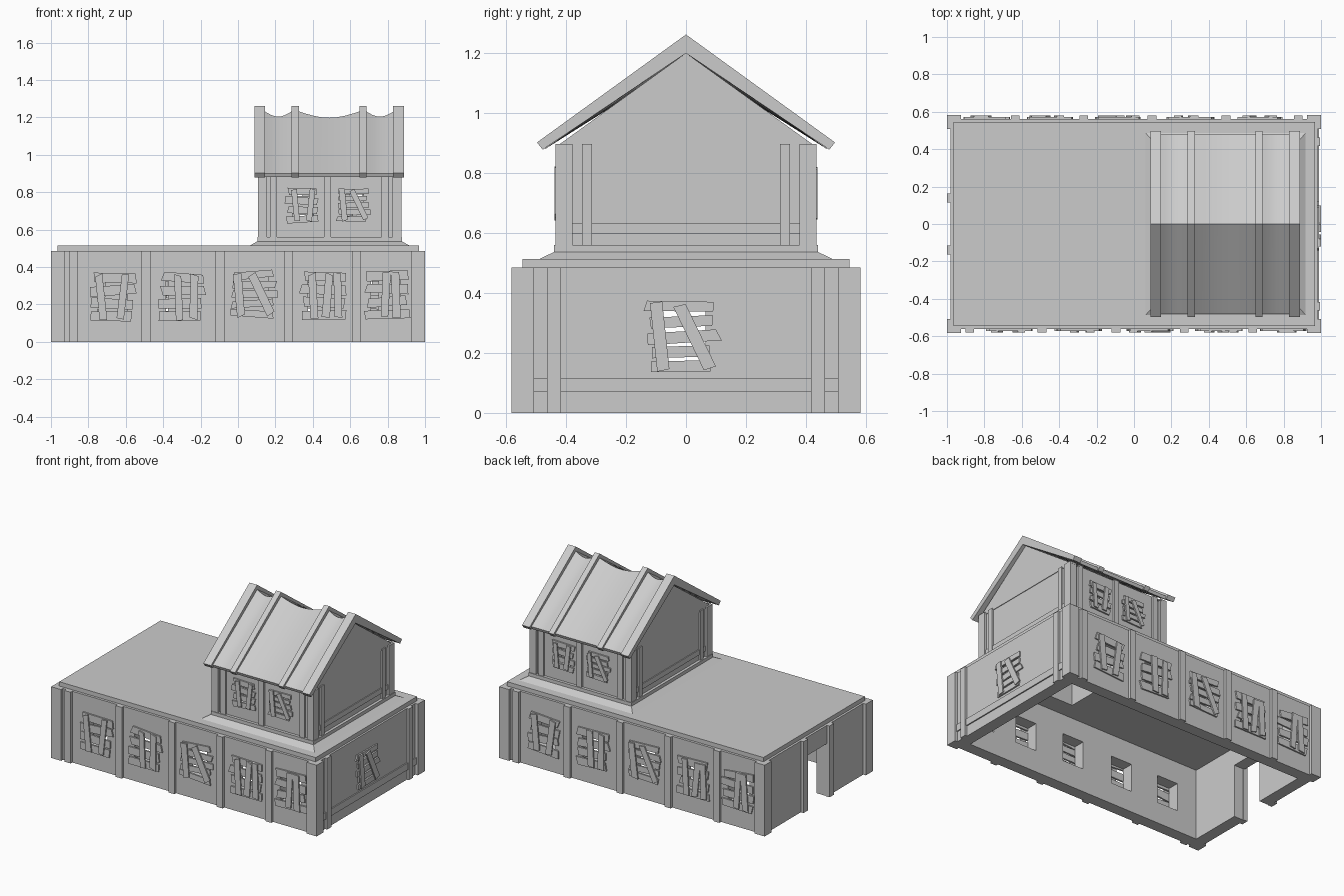
import bpy, bmesh, math, random
from mathutils import Matrix, Vector

if "Cube" in bpy.data.objects:
    bpy.data.objects.remove(bpy.data.objects["Cube"])

random.seed(4)
FRONT = Matrix.Identity(4)
BACK = Matrix.Rotation(math.pi, 4, 'Z')
RIGHT = Matrix.Rotation(math.pi / 2, 4, 'Z')
LEFT = Matrix.Rotation(-math.pi / 2, 4, 'Z')
TOWER = Matrix.Translation((0.49, 0, 0))


def finish(name, bm):
    bmesh.ops.recalc_face_normals(bm, faces=bm.faces)
    me = bpy.data.meshes.new(name)
    bm.to_mesh(me)
    bm.free()
    ob = bpy.data.objects.new(name, me)
    bpy.context.collection.objects.link(ob)
    return ob


def add_prism(bm, poly, d0, d1, m=FRONT):
    """Extrude a (u, z) outline outwards from a wall side, from d0 to d1."""
    a = [bm.verts.new(m @ Vector((u, -d0, z))) for u, z in poly]
    b = [bm.verts.new(m @ Vector((u, -d1, z))) for u, z in poly]
    bm.faces.new(a)
    bm.faces.new(b[::-1])
    for i in range(len(a)):
        j = (i + 1) % len(a)
        bm.faces.new((a[i], b[i], b[j], a[j]))


def rect(u0, u1, z0, z1):
    return [(u0, z0), (u1, z0), (u1, z1), (u0, z1)]


def prism(name, poly, d0, d1, m=FRONT):
    bm = bmesh.new()
    add_prism(bm, poly, d0, d1, m)
    return finish(name, bm)


def box(name, x0, x1, y0, y1, z0, z1):
    return prism(name, rect(x0, x1, z0, z1), -y0, -y1)


def cut(ob, cutter):
    mod = ob.modifiers.new("cut", 'BOOLEAN')
    mod.operation = 'DIFFERENCE'
    mod.solver = 'EXACT'
    mod.object = cutter
    cutter.hide_render = True
    bpy.context.view_layer.objects.active = ob
    bpy.ops.object.modifier_apply(modifier=mod.name)
    bpy.data.objects.remove(cutter)


def hole(ob, u, z, w, h, d, m):
    cut(ob, prism("hole", rect(u - w / 2, u + w / 2, z - h / 2, z + h / 2), d - 0.15, d + 0.05, m))


# crossing planks per window: count of horizontals, then (offset, lean) of uprights
STYLES = [
    (4, [(-0.25, 0.10), (0.22, -0.12)]),
    (4, [(-0.05, 0.05), (0.28, -0.03)]),
    (5, [(-0.30, 0.10), (0.18, 0.45)]),
    (4, [(-0.22, 0.06), (0.10, -0.08), (0.32, 0.02)]),
    (4, [(0.0, -0.06), (0.22, 0.05)]),
]


def plank(bm, u, z, length, width, ang, d0, d1, m):
    pts = []
    for sx, sy in ((-1, -1), (1, -1), (1, 1), (-1, 1)):
        a = sx * length / 2 + random.uniform(-.04, .04) * length
        b = sy * width / 2 * random.uniform(.85, 1.15)
        pts.append((u + a * math.cos(ang) - b * math.sin(ang),
                    z + a * math.sin(ang) + b * math.cos(ang)))
    add_prism(bm, pts, d0, d1, m)


def boards(name, u, z, size, d, m, style):
    n, ups = STYLES[style]
    bm = bmesh.new()
    pitch = size * 0.84 / (n - 1)
    for i in range(n):
        plank(bm, u + random.uniform(-.05, .05) * size, z + (i - (n - 1) / 2) * pitch,
              size * random.uniform(.85, .98), pitch * .74,
              random.uniform(-.07, .1), d - .002, d + .010, m)
    for off, lean in ups:
        plank(bm, u + off * size, z, size * .97, size * .17, math.pi / 2 + lean,
              d + .009, d + .019, m)
    finish(name, bm)


# ---- lower hall: hollow walls, open underneath ----
hall = box("hall_walls", -.98, .98, -.562, .562, 0, .485)
cut(hall, box("inside", -.90, .90, -.482, .482, -.1, .6))
hall_windows = [(-.67, .24), (-.305, .24), (.08, .255), (.455, .245), (.79, .25)]
for side, m in (("front", FRONT), ("back", BACK)):
    for k, (u, z) in enumerate(hall_windows):
        hole(hall, u, z, .16, .19, .562, m)
        boards(f"{side}_window_boards", u, z, .245, .562, m, k)
    for c in (-.878, -.492, -.096, .268, .635):
        prism(f"{side}_post", rect(c - .023, c + .023, 0, .485), .55, .58, m)
hole(hall, -.015, .255, .16, .19, .98, RIGHT)
boards("right_window_boards", -.015, .255, .24, .98, RIGHT, 2)
hole(hall, 0, .13, .24, .46, .98, LEFT)   # doorway

# corner posts, side posts, skirting rail
for sx in (-1, 1):
    for sy in (-1, 1):
        xs, ys = sorted((sx * .925, sx)), sorted((sy * .507, sy * .582))
        box("corner_post", *xs, *ys, 0, .485)
for c in (-.44, .44):
    prism("right_post", rect(c - .023, c + .023, 0, .485), .97, .995, RIGHT)
for c in (-.14, .14):
    prism("door_post", rect(c - .024, c + .024, 0, .485), .97, 1.0, LEFT)
prism("right_rail", rect(-.507, .507, .07, .117), .97, .988, RIGHT)

# ---- flat roof and sloped tower footing, open to the tower shaft ----
def shaft():
    return box("shaft", .19, .79, -.36, .36, .3, 1.4)


slab = box("flat_roof", -.965, .967, -.545, .545, .484, .514)
cut(slab, shaft())
bm = bmesh.new()
rings = []
for x0, x1, y, z in ((.055, .925, .495, .510), (.103, .877, .44, .537), (.103, .877, .44, .56)):
    rings.append([bm.verts.new(p) for p in ((x0, -y, z), (x1, -y, z), (x1, y, z), (x0, y, z))])
bm.faces.new(rings[0][::-1])
bm.faces.new(rings[-1])
for a, b in zip(rings, rings[1:]):
    for i in range(4):
        j = (i + 1) % 4
        bm.faces.new((a[i], a[j], b[j], b[i]))
cut(finish("tower_footing", bm), shaft())

# ---- tower walls ----
tower = box("tower_walls", .122, .858, -.42, .42, .555, .897)
cut(tower, shaft())
for side, r in (("front", FRONT), ("back", BACK)):
    m = TOWER @ r
    for k, u in ((0, -.14), (2, .125)):
        hole(tower, u, .73, .11, .13, .42, m)
        boards(f"tower_{side}_boards", u, .73, .175, .42, m, k)
    for c in (-.30, -.012, .295):
        prism(f"tower_{side}_post", rect(c - .019, c + .019, .56, .897), .41, .434, m)
for side, r in (("right", RIGHT), ("left", LEFT)):
    m = TOWER @ r
    for c in (-.33, .33):
        prism(f"tower_{side}_post", rect(c - .017, c + .017, .56, .897), .36, .38, m)
    prism(f"tower_{side}_rail", rect(-.38, .38, .597, .633), .36, .374, m)
    prism(f"tower_{side}_gable", [(-.437, .885), (.437, .885), (0, 1.2)], .31, .372, m)
    for s in (-1, 1):
        prism("tower_corner_post", rect(*sorted((s * .378, s * .436)), .56, .897), .335, .383, m)

# ---- tower roof: chevron rafters with sagging sheets between ----
chevron = [(0, 1.262), (.497, .902), (.478, .878), (0, 1.2), (-.478, .878), (-.497, .902)]
for x0, x1 in ((.087, .145), (.287, .325), (.65, .687), (.83, .887)):
    prism("rafter", chevron, x0, x1, RIGHT)
for x0, x1, sag in ((.14, .29, .03), (.32, .655, .036), (.682, .835, .03)):
    bm = bmesh.new()
    prev = None
    for i in range(9):
        t = i / 8
        x, top = x0 + (x1 - x0) * t, 1.234 - sag * math.sin(math.pi * t)
        prof = [(-.478, .9), (0, top), (.478, .9), (.47, .88), (0, top - .022), (-.47, .88)]
        ring = [bm.verts.new((x, y, z)) for y, z in prof]
        if prev:
            for j in range(6):
                k = (j + 1) % 6
                bm.faces.new((prev[j], prev[k], ring[k], ring[j]))
        if i in (0, 8):
            bm.faces.new(ring)
        prev = ring
    sheet = finish("roof_sheet", bm)
    bpy.ops.object.select_all(action='DESELECT')
    sheet.select_set(True)
    bpy.context.view_layer.objects.active = sheet
    bpy.ops.object.shade_smooth_by_angle(angle=math.radians(30))
